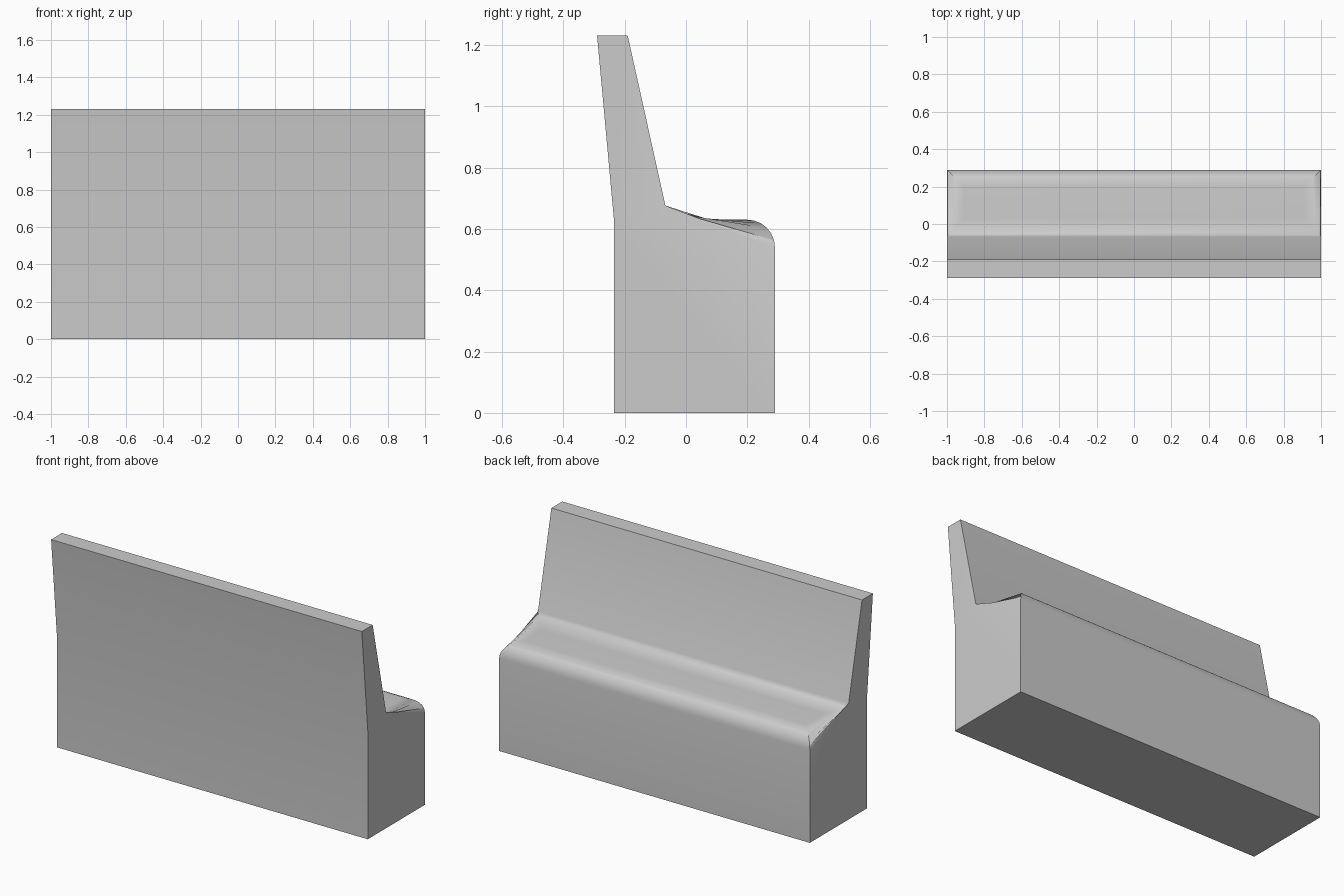
import bpy, bmesh

if "Cube" in bpy.data.objects:
    bpy.data.objects.remove(bpy.data.objects["Cube"])

# side profile (y, z): lower block and leaning backrest
pts = [(-.235, 0), (.29, 0), (.29, .63), (-.057, .63), (-.235, .63), (-.19, 1.23), (-.29, 1.23)]
end_faces = [(0, 1, 2, 3, 4), (4, 3, 5, 6)]
outline = [0, 1, 2, 3, 5, 6, 4]

bm = bmesh.new()
left = [bm.verts.new((-1, y, z)) for y, z in pts]
right = [bm.verts.new((1, y, z)) for y, z in pts]
for f in end_faces:
    bm.faces.new([left[i] for i in reversed(f)])
    bm.faces.new([right[i] for i in f])
seat = None
for a, b in zip(outline, outline[1:] + outline[:1]):
    face = bm.faces.new((left[a], left[b], right[b], right[a]))
    if (a, b) == (2, 3):
        seat = face
bmesh.ops.recalc_face_normals(bm, faces=bm.faces[:])

# round all four borders of the seat
bmesh.ops.bevel(bm, geom=list(seat.edges), offset=.09, offset_type='OFFSET',
                segments=6, profile=.5, affect='EDGES', clamp_overlap=True)
me = bpy.data.meshes.new("bench")
bm.to_mesh(me)
bm.free()
bench = bpy.data.objects.new("bench", me)
bpy.context.collection.objects.link(bench)
bpy.context.view_layer.objects.active = bench
bench.select_set(True)
bpy.ops.object.shade_smooth_by_angle(angle=0.5236)
